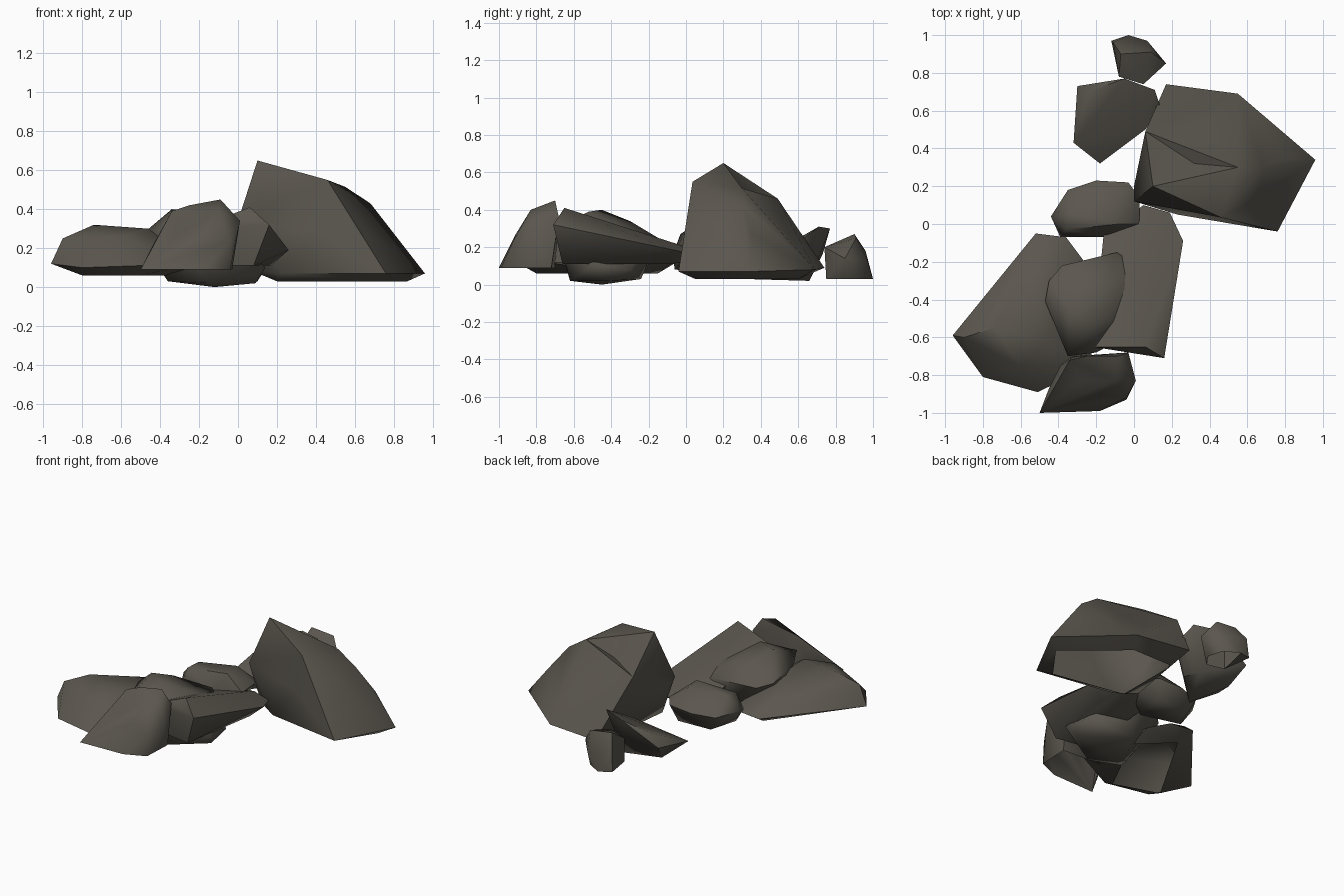
import bpy, bmesh, math
from mathutils import Vector
from mathutils.bvhtree import BVHTree

stone = bpy.data.materials.new("dark_brown_stone")
stone.diffuse_color = (0.105, 0.095, 0.078, 1)


def rock(name, points, dents=(), hollow=False, angle=45):
    """Chiselled boulder: hull of a few corners, some faces dented inward,
    and optionally without the hidden base face."""
    bm = bmesh.new()
    for p in points:
        bm.verts.new(p)
    res = bmesh.ops.convex_hull(bm, input=bm.verts[:])
    loose = {g for g in res["geom_interior"] + res["geom_unused"]
             if isinstance(g, bmesh.types.BMVert)}
    bmesh.ops.delete(bm, geom=list(loose), context='VERTS')
    bmesh.ops.dissolve_limit(bm, angle_limit=math.radians(6),
                             verts=bm.verts[:], edges=bm.edges[:])
    bmesh.ops.recalc_face_normals(bm, faces=bm.faces[:])
    for d in dents:
        bm.faces.ensure_lookup_table()
        hit = BVHTree.FromBMesh(bm).find_nearest(Vector(d))
        poked = bmesh.ops.poke(bm, faces=[bm.faces[hit[2]]])
        poked["verts"][0].co = d
    bm.normal_update()
    if hollow:
        low = min(v.co.z for v in bm.verts) + 0.005
        base = [f for f in bm.faces if all(v.co.z < low for v in f.verts)]
        bmesh.ops.delete(bm, geom=base, context='FACES')
    mesh = bpy.data.meshes.new(name)
    bm.to_mesh(mesh)
    bm.free()
    mesh.materials.append(stone)
    ob = bpy.data.objects.new(name, mesh)
    bpy.context.collection.objects.link(ob)
    bpy.ops.object.select_all(action='DESELECT')
    ob.select_set(True)
    bpy.context.view_layer.objects.active = ob
    bpy.ops.object.shade_smooth_by_angle(angle=math.radians(angle))
    return ob


# Tall boulder on the right, with a hollowed top and flanks
rock("tall_boulder", [
    (0.10, 0.20, 0.65), (0.46, 0.035, 0.55), (0.55, 0.30, 0.515),
    (0.68, 0.30, 0.43), (0.06, 0.49, 0.46), (0.80, 0.35, 0.27),
    (0.00, 0.12, 0.34), (0.00, 0.20, 0.30),
    (0.96, 0.34, 0.07), (0.76, -0.04, 0.07), (0.55, 0.69, 0.08),
    (0.17, 0.74, 0.09), (0.23, 0.05, 0.07), (0.08, 0.14, 0.08),
    (0.87, 0.28, 0.03), (0.70, 0.05, 0.03), (0.50, 0.60, 0.03),
    (0.20, 0.60, 0.03), (0.20, 0.14, 0.03)],
    dents=[(0.66, 0.13, 0.28), (0.40, 0.065, 0.28),
           (0.32, 0.32, 0.46), (0.36, 0.53, 0.28)],
    hollow=True, angle=60)

# Wide low slab on the left
rock("wide_slab", [
    (-0.74, -0.55, 0.32), (-0.90, -0.60, 0.25), (-0.46, -0.62, 0.30),
    (-0.46, -0.40, 0.26), (-0.60, -0.75, 0.26), (-0.54, -0.15, 0.20),
    (-0.96, -0.59, 0.12), (-0.80, -0.81, 0.10), (-0.51, -0.89, 0.11),
    (-0.52, -0.05, 0.12), (-0.36, -0.07, 0.12), (-0.27, -0.19, 0.11),
    (-0.22, -0.75, 0.12), (-0.80, -0.70, 0.06), (-0.50, -0.80, 0.06),
    (-0.48, -0.15, 0.06), (-0.27, -0.35, 0.06)], hollow=True)

# Rounded core stone between the slabs, the lowest of the pile
rock("core_stone", [
    (-0.34, -0.45, 0.40), (-0.20, -0.52, 0.39), (-0.28, -0.30, 0.34),
    (-0.47, -0.41, 0.29), (-0.45, -0.30, 0.25), (-0.38, -0.22, 0.23),
    (-0.09, -0.15, 0.25), (-0.02, -0.20, 0.21), (-0.03, -0.32, 0.28),
    (-0.35, -0.70, 0.30), (-0.20, -0.68, 0.28), (-0.42, -0.52, 0.12),
    (0.14, -0.50, 0.10), (0.12, -0.30, 0.08), (-0.36, -0.55, 0.03),
    (-0.12, -0.45, 0.0), (0.09, -0.42, 0.02), (-0.20, -0.24, 0.03),
    (-0.15, -0.62, 0.02)], angle=60)

# Tilted wedge: tall at the front, thin at the back, undercut on the right
rock("tilted_wedge", [
    (0.06, -0.65, 0.41), (0.16, -0.71, 0.32), (-0.02, -0.67, 0.36),
    (-0.22, -0.65, 0.30), (0.26, -0.09, 0.19), (0.19, 0.06, 0.16),
    (0.05, 0.10, 0.17), (-0.16, -0.05, 0.18), (-0.12, -0.42, 0.28),
    (0.08, -0.66, 0.11), (-0.15, -0.62, 0.11), (0.17, -0.11, 0.11),
    (0.13, 0.02, 0.12), (-0.12, -0.08, 0.12)])

# Front stone with a pointed left toe
rock("front_stone", [
    (-0.09, -0.70, 0.45), (-0.25, -0.70, 0.42), (-0.34, -0.72, 0.39),
    (-0.10, -0.83, 0.40), (0.01, -0.83, 0.34), (-0.03, -0.68, 0.36),
    (-0.39, -0.75, 0.25), (-0.18, -0.91, 0.27), (-0.04, -0.92, 0.24),
    (-0.45, -0.87, 0.19), (-0.50, -1.00, 0.09), (-0.18, -0.99, 0.09),
    (-0.04, -0.93, 0.09), (-0.03, -0.72, 0.09), (-0.33, -0.70, 0.09)],
    dents=[(-0.29, -0.83, 0.28)], hollow=True)

# Rounded stone behind the wedge
rock("middle_stone", [
    (-0.34, 0.06, 0.28), (-0.10, 0.13, 0.29), (-0.08, 0.0, 0.29),
    (-0.36, -0.03, 0.27), (-0.44, 0.04, 0.19), (-0.35, 0.18, 0.17),
    (-0.20, 0.23, 0.18), (-0.03, 0.22, 0.19), (0.03, 0.14, 0.20),
    (0.03, 0.0, 0.19), (-0.15, -0.07, 0.16), (-0.39, -0.07, 0.15),
    (-0.38, 0.0, 0.09), (-0.30, 0.16, 0.07), (-0.06, 0.17, 0.07),
    (-0.10, -0.06, 0.08)], angle=60)

# Back stone, tapering to a low point
rock("back_stone", [
    (-0.05, 0.77, 0.30), (0.11, 0.71, 0.31), (-0.24, 0.70, 0.23),
    (0.14, 0.62, 0.24), (0.06, 0.50, 0.19), (-0.30, 0.73, 0.16),
    (-0.32, 0.43, 0.10), (-0.18, 0.32, 0.03), (-0.25, 0.62, 0.04),
    (0.02, 0.66, 0.02), (0.03, 0.52, 0.05)])

# Smallest stone at the very back
rock("rear_stone", [
    (-0.07, 0.90, 0.27), (0.09, 0.91, 0.25), (-0.08, 0.78, 0.19),
    (0.05, 0.74, 0.20), (-0.11, 0.96, 0.18), (0.07, 0.97, 0.13),
    (0.17, 0.85, 0.14), (-0.12, 0.97, 0.04), (-0.03, 1.00, 0.03),
    (0.07, 0.94, 0.03), (0.10, 0.84, 0.03), (0.04, 0.75, 0.03),
    (-0.08, 0.78, 0.03)], hollow=True)
